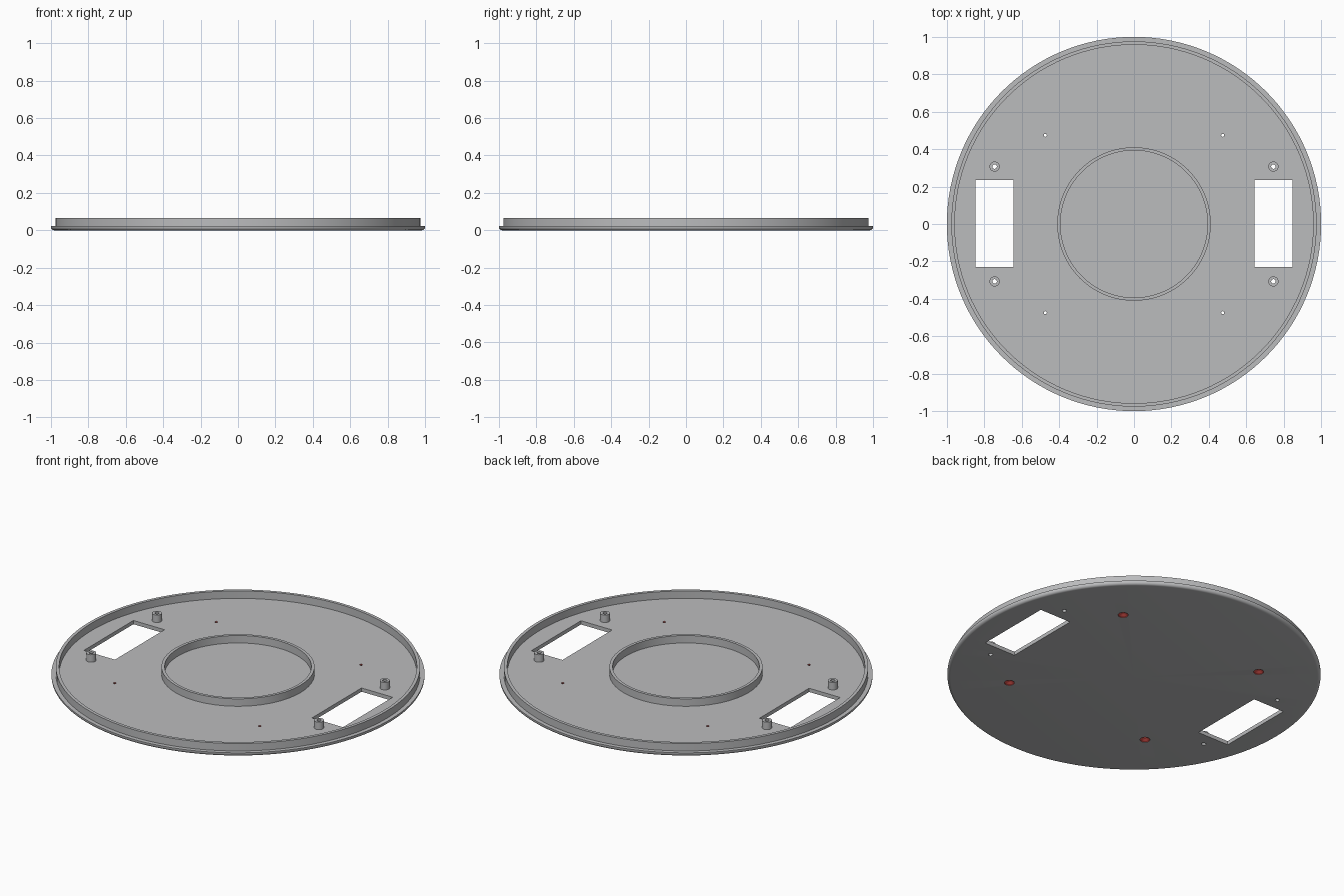
import bpy, bmesh, math

if "Cube" in bpy.data.objects:
    bpy.data.objects.remove(bpy.data.objects["Cube"])

FLOOR, TOP = 0.022, 0.066


def material(name, rgb):
    m = bpy.data.materials.new(name)
    m.diffuse_color = (*rgb, 1)
    m.use_nodes = True
    m.node_tree.nodes["Principled BSDF"].inputs["Base Color"].default_value = m.diffuse_color
    return m


grey = material("light grey", (0.50, 0.505, 0.515))
red = material("red", (0.60, 0.07, 0.06))


def lathe(name, profile, seg, at=(0, 0), closed=False):
    """Revolve (radius, z) points around a vertical axis into a solid."""
    bm = bmesh.new()
    rings = []
    for r, z in profile:
        if r == 0:
            rings.append([bm.verts.new((at[0], at[1], z))] * seg)
        else:
            rings.append([bm.verts.new((at[0] + r * math.cos(2 * math.pi * i / seg),
                                        at[1] + r * math.sin(2 * math.pi * i / seg), z))
                          for i in range(seg)])
    pairs = list(zip(rings, rings[1:]))
    if closed:
        pairs.append((rings[-1], rings[0]))
    for a, b in pairs:
        for i in range(seg):
            j = (i + 1) % seg
            bm.faces.new(list(dict.fromkeys((a[i], a[j], b[j], b[i]))))
    bmesh.ops.dissolve_limit(bm, angle_limit=0.001, verts=bm.verts, edges=bm.edges)
    bmesh.ops.recalc_face_normals(bm, faces=bm.faces)
    return finish(name, bm)


def finish(name, bm):
    me = bpy.data.meshes.new(name)
    bm.to_mesh(me)
    bm.free()
    ob = bpy.data.objects.new(name, me)
    bpy.context.collection.objects.link(ob)
    me.materials.append(grey)
    return ob


def box(name, cx, cy, sx, sy):
    bm = bmesh.new()
    bmesh.ops.create_cube(bm, size=1)
    for v in bm.verts:
        v.co = (cx + v.co.x * sx, cy + v.co.y * sy, v.co.z * 0.2)
    return finish(name, bm)


def smooth(ob):
    bpy.ops.object.select_all(action='DESELECT')
    ob.select_set(True)
    bpy.context.view_layer.objects.active = ob
    bpy.ops.object.shade_smooth_by_angle(angle=math.radians(30))


# Round plate with rounded lower edge, rim lip and inner ring
fillet = [(0.983 + 0.017 * math.sin(a), 0.017 - 0.017 * math.cos(a))
          for a in (math.pi / 2 * k / 5 for k in range(6))]
profile = [(0, 0)] + fillet + [
    (1, FLOOR), (0.976, FLOOR), (0.976, TOP), (0.958, TOP), (0.958, FLOOR),
    (0.41, FLOOR), (0.41, TOP), (0.393, TOP), (0.393, FLOOR), (0, FLOOR)]
plate = lathe("round_cover_plate", profile, 128)

cutters = []
dots = [(sx * 0.474, sy * 0.474) for sx in (-1, 1) for sy in (-1, 1)]
posts = [(sx * 0.745, sy * 0.307) for sx in (-1, 1) for sy in (-1, 1)]

# Rectangular windows
for sx in (-1, 1):
    cutters.append(box("window_cutter", sx * 0.746, 0.002, 0.204, 0.464))
# Countersunk screw holes
for p in dots:
    cutters.append(lathe("countersink_cutter", [
        (0, -0.01), (0.027, -0.01), (0.027, 0.004), (0.008, 0.016), (0.008, 0.05), (0, 0.05)], 24, p))
# Holes under the posts
for p in posts:
    cutters.append(lathe("post_hole_cutter", [(0, -0.05), (0.012, -0.05), (0.012, 0.05), (0, 0.05)], 24, p))

bpy.context.view_layer.objects.active = plate
for c in cutters:
    c.hide_render = True
    mod = plate.modifiers.new("cut", 'BOOLEAN')
    mod.operation, mod.solver, mod.object = 'DIFFERENCE', 'EXACT', c
    bpy.ops.object.modifier_apply(modifier=mod.name)
for c in cutters:
    bpy.data.objects.remove(c)

# Red countersink walls
me = plate.data
me.materials.clear()
me.materials.append(grey)
me.materials.append(red)
for f in me.polygons:
    f.material_index = int(any(
        all(math.hypot(me.vertices[v].co.x - x, me.vertices[v].co.y - y) < 0.035 for v in f.vertices)
        for x, y in dots))
smooth(plate)

# Hollow screw posts
for p in posts:
    smooth(lathe("screw_post", [(0.012, FLOOR), (0.027, FLOOR), (0.027, TOP), (0.012, TOP)], 24, p, True))
